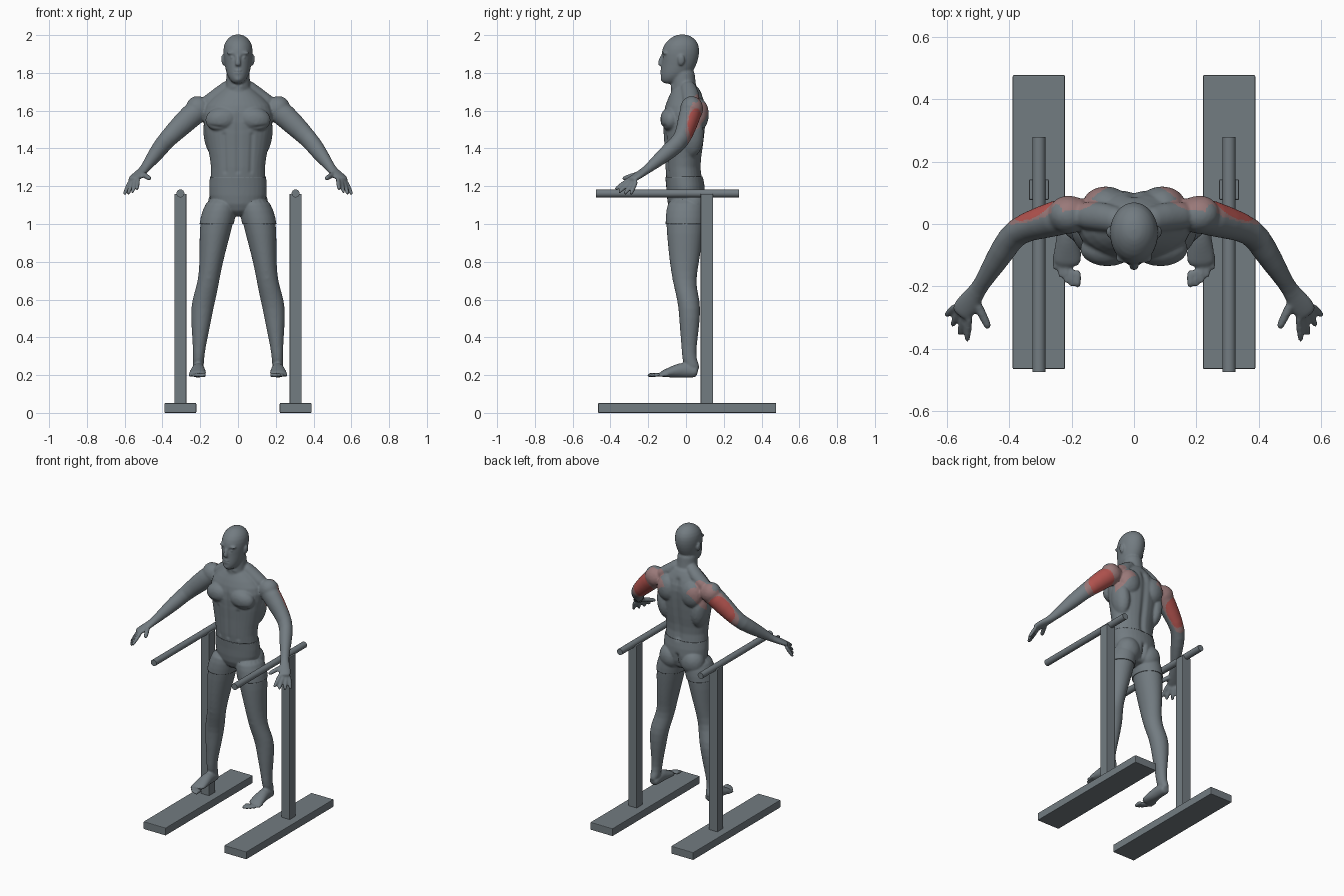
import bpy, bmesh, math
from mathutils import Vector, Matrix

if "Cube" in bpy.data.objects:
    bpy.data.objects.remove(bpy.data.objects["Cube"])


def material(name, red, green, blue):
    mat = bpy.data.materials.new(name)
    mat.use_nodes = True
    mat.diffuse_color = (red, green, blue, 1)
    mat.node_tree.nodes["Principled BSDF"].inputs["Base Color"].default_value = (red, green, blue, 1)
    return mat


grey = material("slate grey", .17, .2, .22)
pale = material("faded red", .32, .19, .19)
red = material("muscle red", .46, .09, .08)


def link_mesh(name, mesh, *materials):
    for mat in materials:
        mesh.materials.append(mat)
    obj = bpy.data.objects.new(name, mesh)
    bpy.context.scene.collection.objects.link(obj)
    return obj


def link_bmesh(name, bm, *materials):
    mesh = bpy.data.meshes.new(name)
    bm.to_mesh(mesh)
    bm.free()
    return link_mesh(name, mesh, *materials)


# ---- shape helpers
def loft(bm, rings, level=False, sides=16):
    """Skin a chain of (centre, half width, half depth) ellipses."""
    centres = [Vector(ring[0]) for ring in rings]
    loops = []
    for i, (centre, wide, deep) in enumerate(rings):
        across, out = Vector((1, 0, 0)), Vector((0, 1, 0))
        if not level:
            along = centres[min(i + 1, len(rings) - 1)] - centres[max(i - 1, 0)]
            across = along.cross(Vector((0, 0, 1))).normalized()
            out = across.cross(along).normalized()
        angles = [math.tau * k / sides for k in range(sides)]
        loops.append([bm.verts.new(centres[i] + across * wide * math.cos(angle) + out * deep * math.sin(angle))
                      for angle in angles])
    for lower, upper in zip(loops, loops[1:]):
        for k in range(sides):
            bm.faces.new((lower[k], lower[k - 1], upper[k - 1], upper[k]))
    bm.faces.new(loops[0])
    bm.faces.new(reversed(loops[-1]))


def column(bm, rows):
    """Stack level ellipses given as (height, half width, centre y, half depth)."""
    loft(bm, [((0, y, z), wide, deep) for z, wide, y, deep in rows], level=True)


def blob(bm, centre, radii, tilt=0):
    matrix = Matrix.Translation(centre) @ Matrix.Rotation(tilt, 4, 'Y') @ Matrix.Diagonal((*radii, 1))
    bmesh.ops.create_icosphere(bm, subdivisions=2, radius=1, matrix=matrix)


def digit(bm, root, tip, radius):
    rings = [(root.lerp(tip, step), radius * size, radius * size) for step, size in ((0, 1), (.5, 1), (.8, .95), (1, .7))]
    loft(bm, rings, sides=8)


# ---- joints of the left side
collar, shoulder = Vector((.14, .04, 1.63)), Vector((.21, .03, 1.61))
elbow, wrist, knuckles = Vector((.38, -.02, 1.445)), Vector((.5, -.21, 1.285)), Vector((.55, -.28, 1.24))
groin, thigh, knee = Vector((.08, 0, 1.14)), Vector((.115, -.005, 1)), Vector((.155, -.01, .7))
calf, ankle = Vector((.19, .02, .56)), Vector((.21, .015, .28))
heel, instep, ball = Vector((.21, .05, .215)), Vector((.21, -.01, .23)), Vector((.215, -.14, .203))

body = bmesh.new()
# chest, shoulder, back and seat muscles
blob(body, (.085, -.08, 1.555), (.095, .06, .07), .15)
blob(body, shoulder, (.07, .066, .074), .6)
blob(body, (.09, .065, 1.58), (.08, .06, .095))
blob(body, (.13, .025, 1.47), (.056, .075, .13), .12)
blob(body, (.08, .04, 1.11), (.08, .07, .085))
loft(body, [((.02, 0, 1.75), .04, .04), ((.09, .025, 1.69), .05, .042), (shoulder, .045, .04)])
# brow and ear
blob(body, (.033, -.112, 1.905), (.03, .016, .009))
blob(body, (.08, -.025, 1.866), (.009, .02, .031), .15)
# arm and palm
loft(body, [(collar, .05, .05), (shoulder, .062, .068), (shoulder.lerp(elbow, .5), .054, .061), (elbow, .044, .048),
            (elbow.lerp(wrist, .3), .045, .048), (elbow.lerp(wrist, .8), .029, .031), (wrist, .026, .022),
            (wrist.lerp(knuckles, .5), .037, .02), (knuckles, .039, .017), (knuckles.lerp(wrist, -.2), .03, .014)])
# fingers and thumb
first_root, last_root = Vector((.527, -.285, 1.25)), Vector((.57, -.26, 1.232))
first_tip, last_tip = Vector((.536, -.378, 1.18)), Vector((.603, -.295, 1.153))
for finger in range(4):
    root = first_root.lerp(last_root, finger / 3)
    tip = first_tip.lerp(last_tip, finger / 3)
    digit(body, root, root.lerp(tip, 1.1 if finger in (1, 2) else 1), .013)
digit(body, wrist.lerp(knuckles, .3), Vector((.464, -.338, 1.238)), .016)
# leg and kneecap
loft(body, [(groin, .075, .09), (groin.lerp(thigh, .5), .088, .1), (thigh, .09, .103),
            (thigh.lerp(knee, .33), .077, .092), (thigh.lerp(knee, .67), .063, .08), (knee, .057, .062),
            (knee.lerp(calf, .5), .062, .06), (calf, .062, .06), (calf.lerp(ankle, .4), .049, .052),
            (calf.lerp(ankle, .75), .034, .04), (ankle, .03, .038), (ankle.lerp(heel, .9), .03, .042)], level=True)
blob(body, knee + Vector((0, -.04, .02)), (.034, .025, .04))
# foot and toes
loft(body, [(heel.lerp(instep, -.2), .025, .02), (heel, .033, .03), (instep, .034, .045),
            (instep.lerp(ball, .4), .041, .034), (instep.lerp(ball, .7), .047, .023), (ball, .046, .015)])
for toe in range(5):
    tip = Vector((.181 + toe * .018, -.205 + toe * toe * .0035, .198))
    digit(body, tip + Vector((0, .06, .005)), tip, .0135 - toe * .001)

# mirror the limbs to the right side
copy = bmesh.ops.duplicate(body, geom=body.verts[:] + body.edges[:] + body.faces[:])["geom"]
bmesh.ops.scale(body, vec=(-1, 1, 1), verts=[item for item in copy if isinstance(item, bmesh.types.BMVert)])

# torso, neck, head, nose, lips and chin
column(body, [(1.04, .06, 0, .06), (1.1, .15, 0, .1), (1.2, .155, 0, .1), (1.3, .14, -.02, .095),
              (1.4, .165, -.01, .105), (1.55, .19, -.01, .12), (1.63, .19, 0, .115), (1.7, .1, 0, .08),
              (1.74, .06, 0, .06)])
column(body, [(1.64, .08, 0, .08), (1.7, .068, -.01, .072), (1.76, .064, -.015, .064), (1.84, .064, -.015, .064)])
column(body, [(1.74, .025, -.09, .035), (1.77, .05, -.07, .066), (1.8, .064, -.05, .086), (1.85, .073, -.035, .096),
              (1.9, .081, -.03, .104), (1.95, .078, -.025, .097), (1.985, .055, -.02, .065), (2.005, .02, -.02, .025)])
column(body, [(1.9, .009, -.12, .012), (1.87, .011, -.134, .012), (1.845, .017, -.14, .012), (1.835, .013, -.13, .01)])
blob(body, (0, -.128, 1.806), (.024, .012, .011))
blob(body, (0, -.122, 1.768), (.022, .014, .014))
bmesh.ops.recalc_face_normals(body, faces=body.faces[:])

# fuse the parts into one smooth skin
parts = link_bmesh("body_parts", body)
parts.modifiers.new("Round", 'SUBSURF').levels = 1
remesh = parts.modifiers.new("Fuse", 'REMESH')
remesh.mode, remesh.voxel_size = 'VOXEL', .006
parts.modifiers.new("Soften", 'SMOOTH').iterations = 5
bpy.context.view_layer.update()
skin = bpy.data.meshes.new_from_object(parts.evaluated_get(bpy.context.evaluated_depsgraph_get()))
bpy.data.objects.remove(parts)


# ---- sculpted strokes, raised or sunk along the normal
strokes = []


def stroke(start, end, radius, height):
    strokes.append((Vector(start), Vector(end) - Vector(start), radius, height))


# eye socket, eyeball and mouth
stroke((.03, -.13, 1.884), (.035, -.13, 1.884), .011, -.009)
stroke((.031, -.12, 1.882), (.036, -.12, 1.882), .006, .006)
stroke((0, -.14, 1.806), (.022, -.13, 1.806), .004, -.005)
# breastbone and belly line, chest fold, nipple and belly sides
stroke((0, -.13, 1.63), (0, -.11, 1.28), .012, -.006)
stroke((.02, -.14, 1.495), (.15, -.12, 1.515), .012, -.006)
stroke((.1, -.138, 1.523), (.1, -.138, 1.52), .009, .005)
stroke((.075, -.11, 1.47), (.07, -.1, 1.28), .013, -.005)
# spine, seat cleft and collarbone
stroke((0, .1, 1.66), (0, .08, 1.27), .02, -.012)
stroke((0, .1, 1.15), (0, .08, 1.05), .015, -.015)
stroke((.02, -.08, 1.73), (.15, -.07, 1.675), .01, .005)

sculpted = []
for vert in skin.vertices:
    point = Vector((abs(vert.co.x), vert.co.y, vert.co.z))
    height = 0
    if point.x < .2 and point.z > 1:
        for start, line, radius, amount in strokes:
            along = max(0, min(1, (point - start).dot(line) / line.length_squared))
            gap = (point - start - line * along).length / radius
            height += amount * math.exp(-gap * gap)
    sculpted.append(vert.co + vert.normal * height)
for vert, place in zip(skin.vertices, sculpted):
    vert.co = place
link_mesh("body", skin, grey, pale, red)

# highlighted muscle on the back of each upper arm
axis = elbow - collar
for face in skin.polygons:
    face.use_smooth = True
    offset = Vector((abs(face.center.x), face.center.y, face.center.z)) - collar
    along = offset.dot(axis) / axis.length_squared
    facing = face.normal.y
    if (offset - axis * along).length < .09 and facing > .1:
        core = math.hypot((along - .62) / .3, (1 - facing) / .75)
        edge = math.hypot((along - .45) / .6, (1 - facing) / .95)
        face.material_index = 2 if core < 1 else 1 if edge < 1 else 0

# shorts: a thin shell lifted from the hips
cloth = bmesh.new()
cloth.from_mesh(skin)
bmesh.ops.delete(cloth, geom=[vert for vert in cloth.verts if abs(vert.co.x) > .3], context='VERTS')
for hem, outward in ((1, -1), (1.25, 1)):
    bmesh.ops.bisect_plane(cloth, geom=cloth.verts[:] + cloth.edges[:] + cloth.faces[:], plane_co=(0, 0, hem),
                           plane_no=(0, 0, outward), clear_outer=True)
for face in cloth.faces:
    face.material_index = 0
shell = link_bmesh("shorts", cloth, grey).modifiers.new("Thickness", 'SOLIDIFY')
shell.thickness, shell.offset = .005, 1


# ---- parallel bars
def block(name, centre, size):
    bm = bmesh.new()
    bmesh.ops.create_cube(bm, size=1, matrix=Matrix.Translation(centre) @ Matrix.Diagonal((*size, 1)))
    bevel = link_bmesh(name, bm, grey).modifiers.new("Bevel", 'BEVEL')
    bevel.width, bevel.segments = .004, 2


for label, x in (("left", .305), ("right", -.305)):
    block(label + "_base", (x, .006, .026), (.168, .943, .052))
    block(label + "_post", (x, .11, .6), (.064, .066, 1.12))
    bm = bmesh.new()
    turn = Matrix.Translation((x, -.098, 1.162)) @ Matrix.Rotation(math.pi / 2, 4, 'X')
    bmesh.ops.create_cone(bm, cap_ends=True, segments=24, radius1=.021, radius2=.021, depth=.755, matrix=turn)
    for face in bm.faces:
        face.smooth = len(face.verts) == 4
    link_bmesh(label + "_rail", bm, grey)
